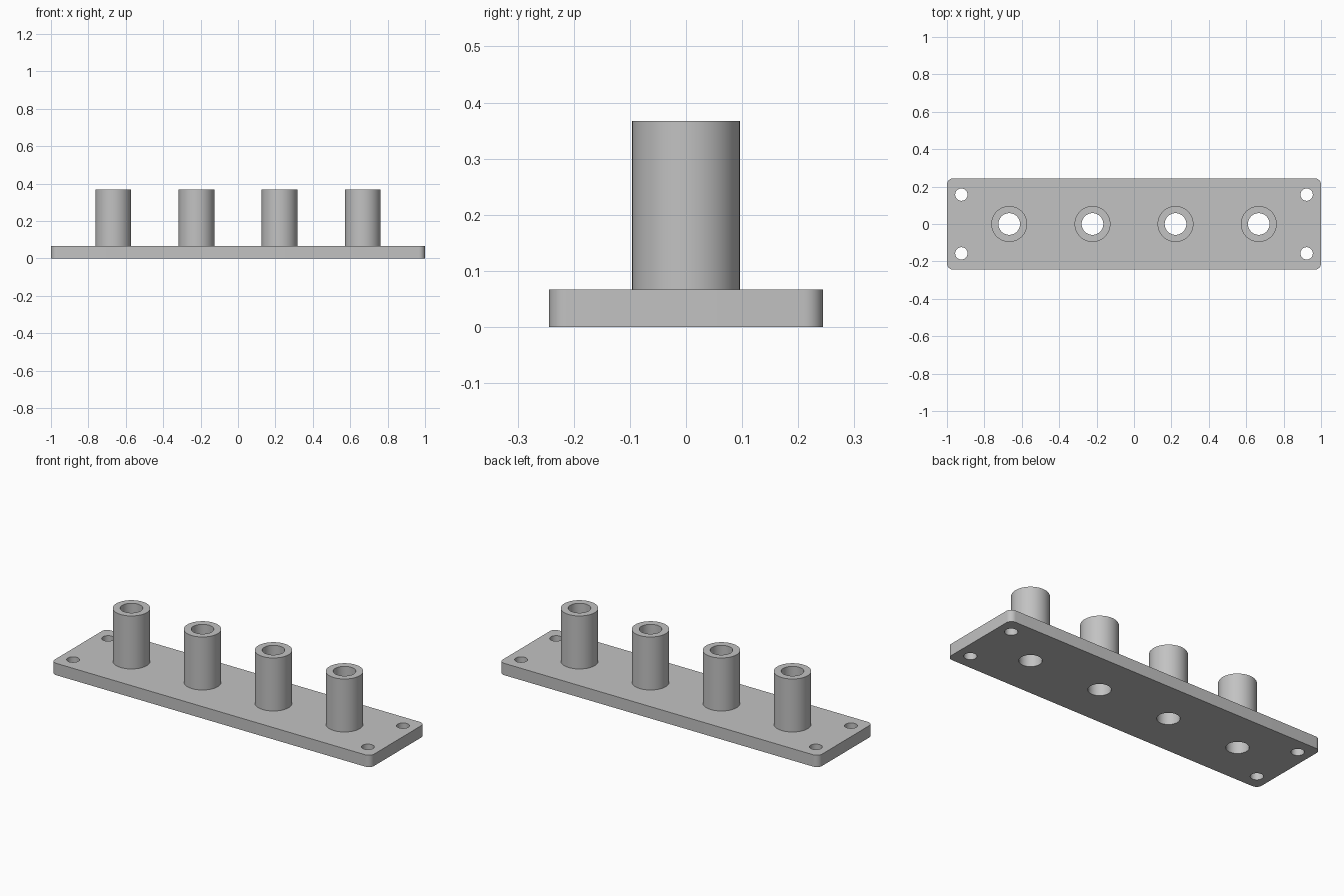
import bpy, bmesh
from math import cos, sin, pi, radians
from mathutils import Matrix

if "Cube" in bpy.data.objects:
    bpy.data.objects.remove(bpy.data.objects["Cube"])

LENGTH, DEPTH, THICK, CORNER = 2.0, 0.488, 0.067, 0.033
POST_R, BORE_R, TOP = 0.096, 0.058, 0.367
POST_X = [-0.667, -0.222, 0.222, 0.667]
SCREW_R, SCREW_X, SCREW_Y = 0.033, 0.923, 0.157
SEGS = 48

grey = bpy.data.materials.new("plain grey")
grey.use_nodes = True
colour = (0.54, 0.54, 0.54, 1)
grey.diffuse_color = colour
grey.node_tree.nodes["Principled BSDF"].inputs["Base Color"].default_value = colour


def make_object(name, bm):
    bmesh.ops.recalc_face_normals(bm, faces=bm.faces)
    mesh = bpy.data.meshes.new(name)
    bm.to_mesh(mesh)
    bm.free()
    mesh.materials.append(grey)
    obj = bpy.data.objects.new(name, mesh)
    bpy.context.collection.objects.link(obj)
    return obj


def smooth(obj):
    bpy.ops.object.select_all(action='DESELECT')
    obj.select_set(True)
    bpy.context.view_layer.objects.active = obj
    bpy.ops.object.shade_smooth_by_angle(angle=radians(30))


# Base plate with rounded vertical corners
bm = bmesh.new()
bmesh.ops.create_cube(bm, size=1, matrix=Matrix.Translation((0, 0, THICK / 2))
                      @ Matrix.Diagonal((LENGTH, DEPTH, THICK, 1)))
upright = [e for e in bm.edges
           if abs(e.verts[0].co.z - e.verts[1].co.z) > THICK / 2]
bmesh.ops.bevel(bm, geom=upright, offset=CORNER, segments=8, profile=0.5,
                affect='EDGES')
plate = make_object("base_plate", bm)

# Screw holes and bores cut through the plate
holes = [(x, 0, BORE_R) for x in POST_X]
holes += [(sx * SCREW_X, sy * SCREW_Y, SCREW_R) for sx in (-1, 1) for sy in (-1, 1)]
bm = bmesh.new()
for x, y, r in holes:
    bmesh.ops.create_cone(bm, cap_ends=True, segments=SEGS, radius1=r, radius2=r,
                          depth=THICK * 3, matrix=Matrix.Translation((x, y, THICK / 2)))
cutter = make_object("hole_cutter", bm)
cutter.hide_render = True

cut = plate.modifiers.new("holes", 'BOOLEAN')
cut.operation = 'DIFFERENCE'
cut.solver = 'EXACT'
cut.object = cutter
bpy.ops.object.select_all(action='DESELECT')
plate.select_set(True)
bpy.context.view_layer.objects.active = plate
bpy.ops.object.modifier_apply(modifier=cut.name)
bpy.data.objects.remove(cutter)
smooth(plate)

# Hollow posts, open into the plate bores
for i, x in enumerate(POST_X, 1):
    bm = bmesh.new()
    profile = [(POST_R, THICK), (POST_R, TOP), (BORE_R, TOP), (BORE_R, THICK)]
    rings = [[bm.verts.new((r * cos(2 * pi * k / SEGS), r * sin(2 * pi * k / SEGS), z))
              for k in range(SEGS)] for r, z in profile]
    for low, high in zip(rings, rings[1:]):
        for k in range(SEGS):
            n = (k + 1) % SEGS
            bm.faces.new((low[k], low[n], high[n], high[k]))
    post = make_object(f"post_{i}", bm)
    post.location.x = x
    smooth(post)
